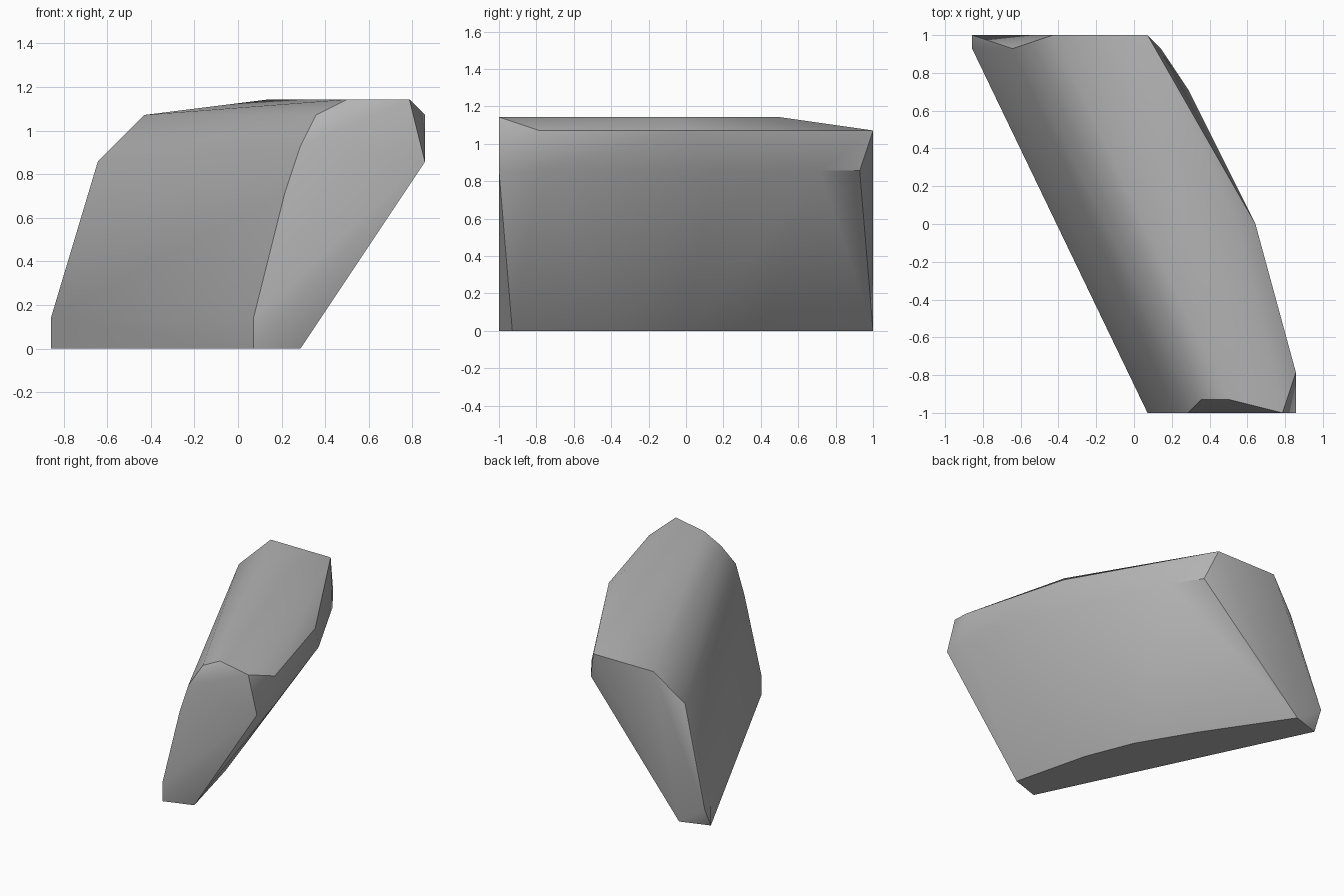
import bpy
import bmesh
import math

old = bpy.data.objects.get("Cube")
if old:
    bpy.data.objects.remove(old, do_unlink=True)

UNIT = 1 / 14  # modelling grid step

# Corner points of the stone, grouped by height (in grid steps)
LEVELS = {
    0: [(1, -14), (4, -13), (2, -5), (0, 0), (-3.4, 5.7), (-9, 14), (-12, 13)],
    2: [(1, -14), (-12, 13), (-12, 14)],
    10: [(3, -14)],
    12: [(12, -14), (12, -11), (8, 2), (6.5, 5), (4, 10), (2, 13), (-9, 13)],
    13: [(4, -14)],
    15: [(5, -13), (12, -11), (9, 0), (1, 14), (-6, 14)],
    16: [(7, -13), (11, -14), (8, -1), (2, 7)],
}


def make_material(name, color):
    mat = bpy.data.materials.new(name)
    mat.use_nodes = True
    mat.diffuse_color = color
    mat.node_tree.nodes["Principled BSDF"].inputs["Base Color"].default_value = color
    return mat


def make_stone(name, levels, mat):
    """Wrap the corner points in a faceted convex skin."""
    bm = bmesh.new()
    for height, corners in levels.items():
        for x, y in corners:
            bm.verts.new((x * UNIT, y * UNIT, height * UNIT))
    hull = bmesh.ops.convex_hull(bm, input=bm.verts)
    loose = {g for g in hull["geom_interior"] + hull["geom_unused"]
             if isinstance(g, bmesh.types.BMVert)}
    bmesh.ops.delete(bm, geom=list(loose), context="VERTS")
    # Merge coplanar triangles into clean facets
    bmesh.ops.dissolve_limit(bm, angle_limit=math.radians(0.5),
                             verts=bm.verts, edges=bm.edges)
    bmesh.ops.recalc_face_normals(bm, faces=bm.faces)
    mesh = bpy.data.meshes.new(name)
    bm.to_mesh(mesh)
    bm.free()
    mesh.materials.append(mat)
    obj = bpy.data.objects.new(name, mesh)
    bpy.context.collection.objects.link(obj)
    return obj


stone = make_stone("stone", LEVELS, make_material("stone grey", (0.45, 0.45, 0.45, 1)))

# Soft shading on gentle bends, crisp edges on the chipped corners
bpy.ops.object.select_all(action="DESELECT")
stone.select_set(True)
bpy.context.view_layer.objects.active = stone
bpy.ops.object.shade_smooth_by_angle(angle=math.radians(35))
